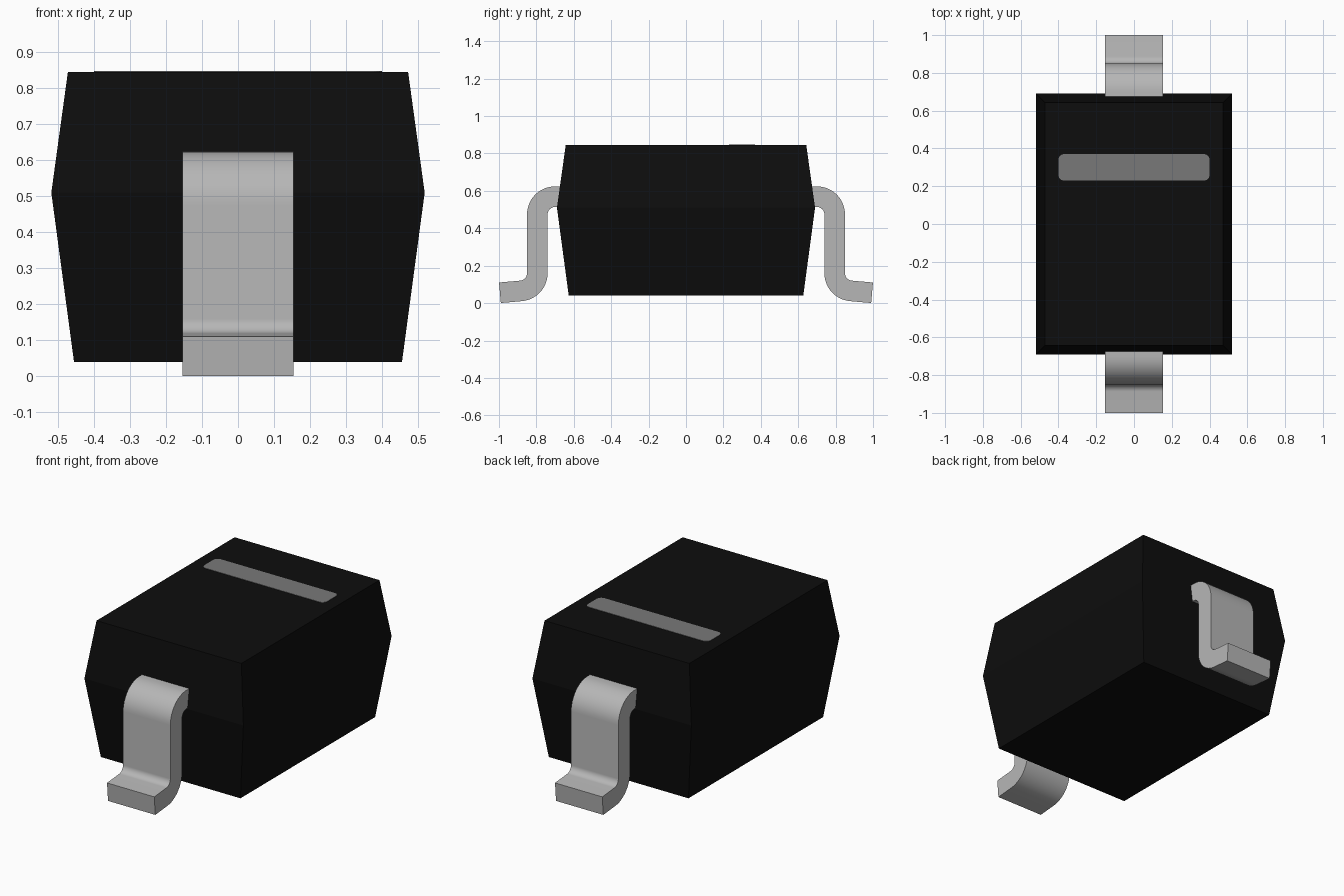
import bpy, bmesh, math

cube = bpy.data.objects.get("Cube")
if cube:
    bpy.data.objects.remove(cube, do_unlink=True)


def material(name, value):
    m = bpy.data.materials.new(name)
    m.use_nodes = True
    color = (value, value, value, 1)
    m.diffuse_color = color
    m.node_tree.nodes["Principled BSDF"].inputs["Base Color"].default_value = color
    return m


black = material("black plastic", 0.004)
metal = material("tinned metal", 0.47)
grey = material("grey marking", 0.19)


def finish(bm, name, mat):
    bmesh.ops.recalc_face_normals(bm, faces=bm.faces)
    mesh = bpy.data.meshes.new(name)
    bm.to_mesh(mesh)
    bm.free()
    mesh.materials.append(mat)
    obj = bpy.data.objects.new(name, mesh)
    bpy.context.collection.objects.link(obj)
    return obj


def extruded(points, offset, name, mat):
    """Extrude a closed outline along an offset vector."""
    bm = bmesh.new()
    face = bm.faces.new([bm.verts.new(p) for p in points])
    res = bmesh.ops.extrude_face_region(bm, geom=[face], use_keep_orig=True)
    verts = [g for g in res["geom"] if isinstance(g, bmesh.types.BMVert)]
    bmesh.ops.translate(bm, verts=verts, vec=offset)
    return finish(bm, name, mat)


def arc(cy, cz, r, a0, a1, n=12):
    angles = [math.radians(a0 + (a1 - a0) * i / n) for i in range(n + 1)]
    return [(cy + r * math.cos(a), cz + r * math.sin(a)) for a in angles]


# Moulded body: three stacked rectangles, widest at the parting line
bm = bmesh.new()
rings = []
for hx, hy, z in ((0.455, 0.627, 0.04), (0.518, 0.69, 0.51), (0.472, 0.643, 0.845)):
    rings.append([bm.verts.new((sx * hx, sy * hy, z))
                  for sx, sy in ((-1, -1), (1, -1), (1, 1), (-1, 1))])
for low, high in zip(rings, rings[1:]):
    for i in range(4):
        j = (i + 1) % 4
        bm.faces.new((low[i], low[j], high[j], high[i]))
bm.faces.new(rings[0])
bm.faces.new(rings[-1])
finish(bm, "body", black)

# Gull-wing leads: S-shaped strip profile with a slightly drooping foot
R_IN, R_OUT, TILT = 0.04, 0.15, 5
tilt = math.radians(TILT)
run = 0.1135


def foot_end(p):
    return (p[0] + run * math.cos(tilt), p[1] - run * math.sin(tilt))


shoulder, heel = (0.70, 0.474), (0.89, 0.16)
upper = arc(*shoulder, R_OUT, 90, 0) + arc(*heel, R_IN, 180, 270 - TILT)
lower = arc(*shoulder, R_IN, 90, 0) + arc(*heel, R_OUT, 180, 270 - TILT)
upper = [(0.62, upper[0][1])] + upper + [foot_end(upper[-1])]
lower = [(0.62, lower[0][1])] + lower + [foot_end(lower[-1])]
profile = upper + lower[::-1]

for side, name in ((-1, "front_lead"), (1, "back_lead")):
    lead = extruded([(-0.154, side * y, z) for y, z in profile],
                    (0.308, 0, 0), name, metal)
    bpy.ops.object.select_all(action="DESELECT")
    lead.select_set(True)
    bpy.context.view_layer.objects.active = lead
    bpy.ops.object.shade_smooth_by_angle(angle=math.radians(30))

# Polarity stripe: thin rounded plate on the top face
r = 0.03
outline = []
for cx, cy, a in ((0.37, 0.34, 0), (-0.37, 0.34, 90), (-0.37, 0.26, 180), (0.37, 0.26, 270)):
    outline += arc(cx, cy, r, a, a + 90, 6)
extruded([(x, y, 0.843) for x, y in outline], (0, 0, 0.004), "polarity_stripe", grey)
